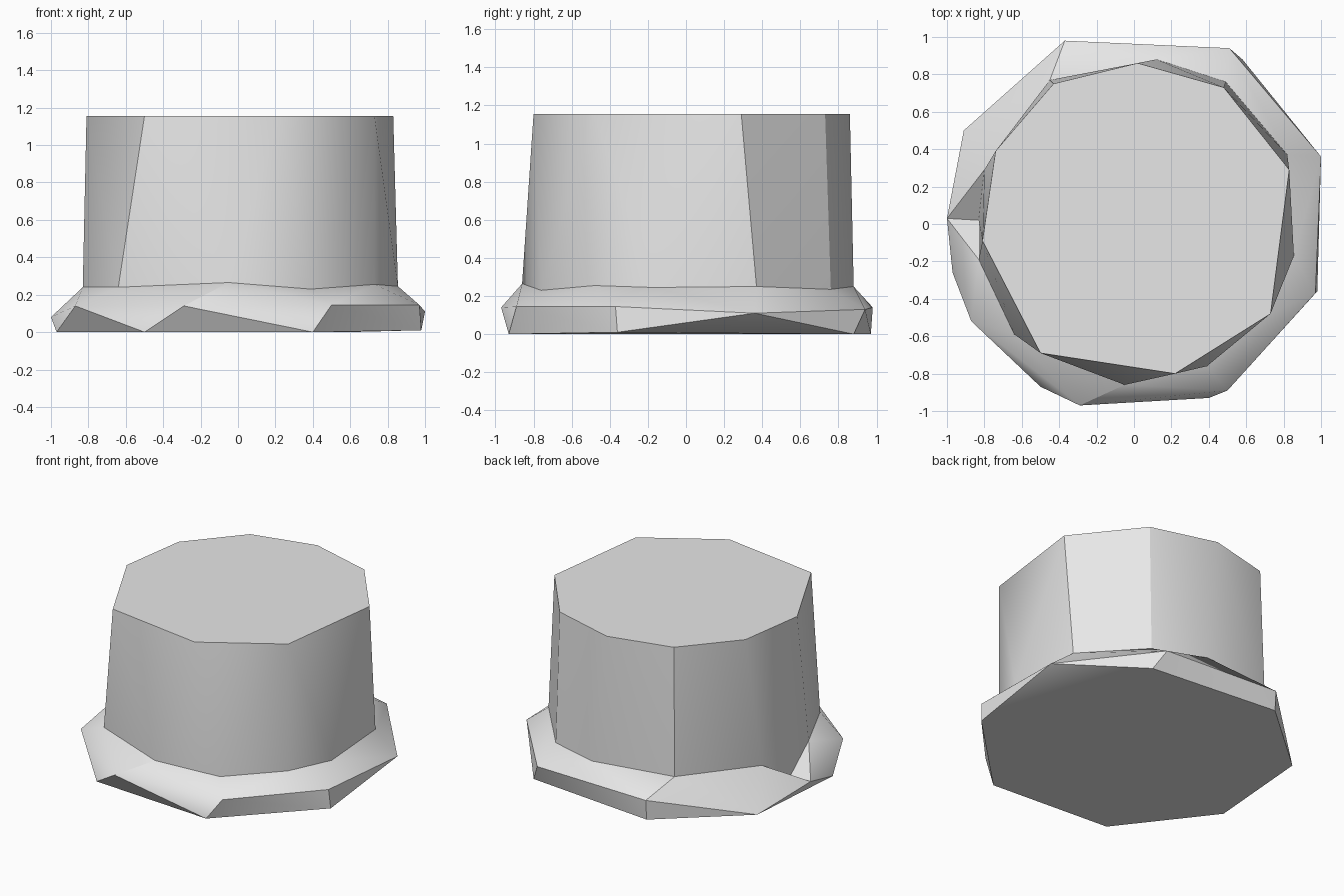
import bpy, bmesh, math
from mathutils import Vector

cube = bpy.data.objects.get("Cube")
if cube:
    bpy.data.objects.remove(cube, do_unlink=True)

mat = bpy.data.materials.new("light_grey")
mat.use_nodes = True
colour = (0.8, 0.8, 0.8, 1)
mat.diffuse_color = colour
mat.node_tree.nodes["Principled BSDF"].inputs["Base Color"].default_value = colour

# Irregular rings, from the ground up
base = [(-.97, -.26, 0), (-.5, -.87, 0), (.4, -.93, 0), (.98, -.36, .01),
        (.58, .88, 0), (-.37, .97, 0), (-.91, .5, 0)]
rim = [(-1, .03, .08), (-.87, -.52, .14), (-.29, -.97, .14), (.5, -.89, .145),
       (.97, -.37, .145), (1, .36, .11), (.51, .94, .13), (-.37, .98, .14)]
neck = [(-.83, -.19, .24), (-.64, -.59, .24), (-.05, -.86, .265), (.39, -.76, .23),
        (.73, -.48, .255), (.855, -.17, .245), (.82, .37, .25), (.49, .76, .235),
        (.12, .88, .25), (-.45, .77, .25), (-.8, .29, .24)]
top = [(x, y, 1.155) for x, y in (
    (.83, .29), (.73, -.48), (.22, -.8), (-.5, -.69), (-.81, -.09),
    (-.74, .39), (-.43, .75), (.02, .86), (.48, .73))]
notch = Vector((-.83, .02, .065))


def hull(points):
    """Closed faceted solid around the given rings."""
    bm = bmesh.new()
    for p in points:
        bm.verts.new(p)
    res = bmesh.ops.convex_hull(bm, input=bm.verts)
    spare = [g for g in res["geom_interior"] if isinstance(g, bmesh.types.BMVert)]
    bmesh.ops.delete(bm, geom=spare, context="VERTS")
    bmesh.ops.recalc_face_normals(bm, faces=bm.faces)
    return bm


def finish(bm, name):
    mesh = bpy.data.meshes.new(name)
    bm.to_mesh(mesh)
    bm.free()
    mesh.materials.append(mat)
    ob = bpy.data.objects.new(name, mesh)
    bpy.context.collection.objects.link(ob)
    bpy.ops.object.select_all(action="DESELECT")
    ob.select_set(True)
    bpy.context.view_layer.objects.active = ob
    bpy.ops.object.shade_smooth_by_angle(angle=math.radians(30))


# Flared foot, with one dent pressed into its left-hand slope
foot = hull(base + rim + neck)
corners = [Vector(p) for p in (rim[0], neck[0], neck[-1])]
dent = [f for f in foot.faces
        if all(any((v.co - c).length < .001 for v in f.verts) for c in corners)]
if dent:
    poked = bmesh.ops.poke(foot, faces=dent)
    for v in poked["verts"]:
        v.co = notch
finish(foot, "flared_foot")

# Tapered faceted body
finish(hull(neck + top + [notch]), "tapered_body")
